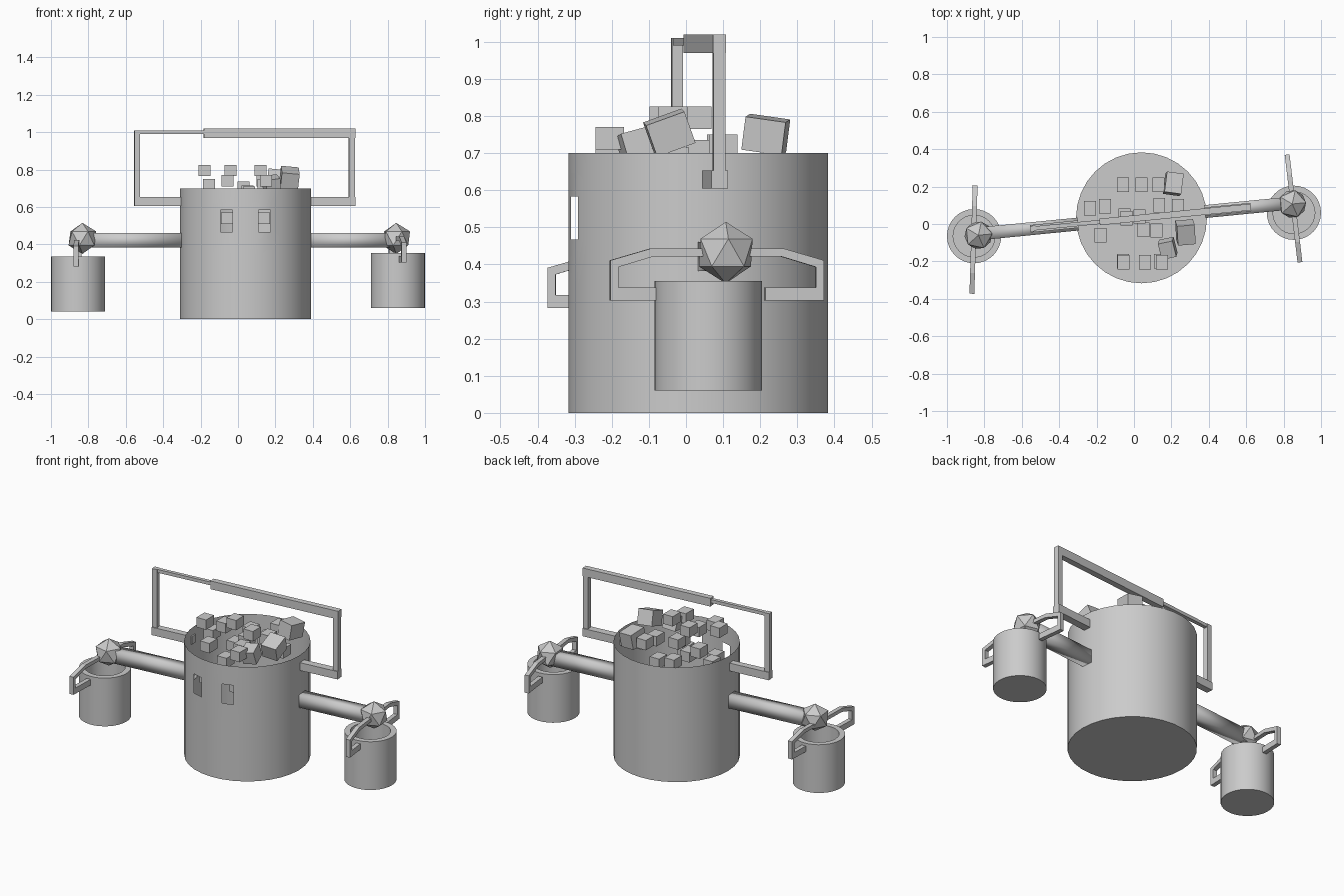
import bpy, bmesh, math
from mathutils import Matrix, Vector

if "Cube" in bpy.data.objects:
    bpy.data.objects.remove(bpy.data.objects["Cube"])

CX, CY = 0.04, 0.033
TILT = math.radians(5.625)
FRAME = Matrix.Translation((CX, CY, 0)) @ Matrix.Rotation(TILT, 4, 'Z')


def finish(name, bm, matrix=None, smooth=None):
    bmesh.ops.recalc_face_normals(bm, faces=bm.faces)
    mesh = bpy.data.meshes.new(name)
    bm.to_mesh(mesh)
    bm.free()
    obj = bpy.data.objects.new(name, mesh)
    bpy.context.collection.objects.link(obj)
    if matrix:
        obj.matrix_world = matrix
    if smooth:
        bpy.ops.object.select_all(action='DESELECT')
        obj.select_set(True)
        bpy.context.view_layer.objects.active = obj
        bpy.ops.object.shade_smooth_by_angle(angle=math.radians(smooth))
    return obj


def lathe(name, profile, loc, sides=32, holes=(), smooth=30):
    """Revolve (r, z) points; holes are (row, column) faces left out."""
    bm = bmesh.new()
    rings = []
    for r, z in profile:
        if r == 0:
            rings.append([bm.verts.new((0, 0, z))] * sides)
        else:
            rings.append([bm.verts.new((r * math.sin(t), -r * math.cos(t), z))
                          for t in (2 * math.pi * i / sides for i in range(sides))])
    for row, (a, b) in enumerate(zip(rings, rings[1:])):
        for i in range(sides):
            if (row, i) in holes:
                continue
            j = (i + 1) % sides
            bm.faces.new(list(dict.fromkeys((a[i], a[j], b[j], b[i]))))
    return finish(name, bm, Matrix.Translation(loc), smooth)


def beam(name, u0, u1, v, z0, z1, smooth=None):
    """Box along the tilted carrying axis of the pot."""
    bm = bmesh.new()
    m = Matrix.Translation(((u0 + u1) / 2, 0, (z0 + z1) / 2)) @ \
        Matrix.Diagonal((abs(u1 - u0), v, z1 - z0, 1))
    bmesh.ops.create_cube(bm, size=1, matrix=m)
    return finish(name, bm, FRAME, smooth)


def block(name, loc, size, rot=(0, 0, 0)):
    bm = bmesh.new()
    bmesh.ops.create_cube(bm, size=1, matrix=Matrix.Diagonal((*size, 1)))
    obj = finish(name, bm)
    obj.location = loc
    obj.rotation_euler = [math.radians(a) for a in rot]


# Main pot: thin shell, six rows, two window openings at the front
rows = [(0.35, 0.7 * i / 6) for i in range(7)]
lathe("pot", [(0, 0)] + rows, (CX, CY, 0), holes={(5, 1), (5, 30)})

# Side arms
beam("right_arm", 0.34, 0.81, 0.069, 0.383, 0.46, 100)
beam("left_arm", -0.34, -0.87, 0.069, 0.383, 0.46, 100)

# Carrying handle over the pot
beam("handle_right_stub", 0.34, 0.588, 0.045, 0.605, 0.653)
beam("handle_left_stub", -0.34, -0.598, 0.04, 0.605, 0.653)
beam("handle_right_post", 0.555, 0.588, 0.033, 0.605, 1.0)
beam("handle_left_post", -0.598, -0.567, 0.03, 0.605, 1.01)
beam("handle_thin_bar", -0.598, -0.2, 0.022, 0.99, 1.01)
beam("handle_grip", -0.225, 0.588, 0.035, 0.97, 1.02)

# Faceted knobs at the arm ends
for side, loc in (("left", (-0.832, -0.06, 0.432)), ("right", (0.846, 0.107, 0.432))):
    bm = bmesh.new()
    bmesh.ops.create_icosphere(bm, subdivisions=1, radius=0.083)
    finish(side + "_knob", bm, Matrix.Translation(loc) @ Matrix.Rotation(TILT, 4, 'Z'))


# Hanging buckets with a flat looped handle
def bucket(side, loc, handle_xy, angle):
    lathe(side + "_bucket", [(0, 0), (0.145, 0), (0.145, 0.295), (0.112, 0.295),
                             (0.112, 0.04), (0, 0.04)], loc)
    outer = [(0.13, 0), (0.29, 0), (0.29, 0.108), (0.18, 0.14)]
    inner = [(0.13, 0.035), (0.268, 0.035), (0.268, 0.09), (0.175, 0.118)]
    outer += [(-s, z) for s, z in reversed(outer)]
    inner += [(-s, z) for s, z in reversed(inner)]
    bm = bmesh.new()
    prev = None
    w = 0.013
    for (a, za), (b, zb) in zip(outer, inner):
        ring = [bm.verts.new(p) for p in ((-w, a, za), (w, a, za), (w, b, zb), (-w, b, zb))]
        if prev:
            for k in range(4):
                bm.faces.new((prev[k], prev[(k + 1) % 4], ring[(k + 1) % 4], ring[k]))
        else:
            bm.faces.new(ring)
        prev = ring
    bm.faces.new(prev)
    m = Matrix.Translation((*handle_xy, loc[2] + 0.243)) @ \
        Matrix.Rotation(math.radians(angle), 4, 'Z')
    finish(side + "_bucket_handle", bm, m)


bucket("left", (-0.855, -0.065, 0.04), (-0.858, -0.083), -1.7)
bucket("right", (0.855, 0.06, 0.06), (0.853, 0.083), 6.8)

# Lumps heaped in the pot: x, y, top height
SIZE = (0.064, 0.077, 0.06)
lumps = [(-0.06, 0.21, 0.70), (0.04, 0.21, 0.68), (0.13, 0.21, 0.77),
         (-0.235, 0.085, 0.69), (-0.155, 0.095, 0.75), (0.135, 0.10, 0.75),
         (0.235, 0.095, 0.70), (-0.05, 0.045, 0.68), (0.03, 0.04, 0.735),
         (-0.18, -0.06, 0.825), (-0.04, 0.03, 0.825), (0.05, -0.03, 0.715),
         (0.12, -0.035, 0.825), (-0.055, -0.205, 0.77), (0.06, -0.205, 0.71),
         (0.15, -0.205, 0.77), (-0.06, -0.2, 0.57), (0.14, -0.2, 0.57)]
for i, (x, y, top) in enumerate(lumps):
    block(f"lump_{i + 1}", (x, y, top - 0.03), SIZE)

# Larger tumbled lumps
block("large_lump_1", (0.275, -0.045, 0.755), (0.095, 0.11, 0.09), (20, 5, 5))
block("large_lump_2", (0.21, 0.215, 0.75), (0.09, 0.11, 0.09), (-8, 5, -8))
block("large_lump_3", (0.18, -0.13, 0.72), (0.08, 0.09, 0.08), (15, -8, 12))
